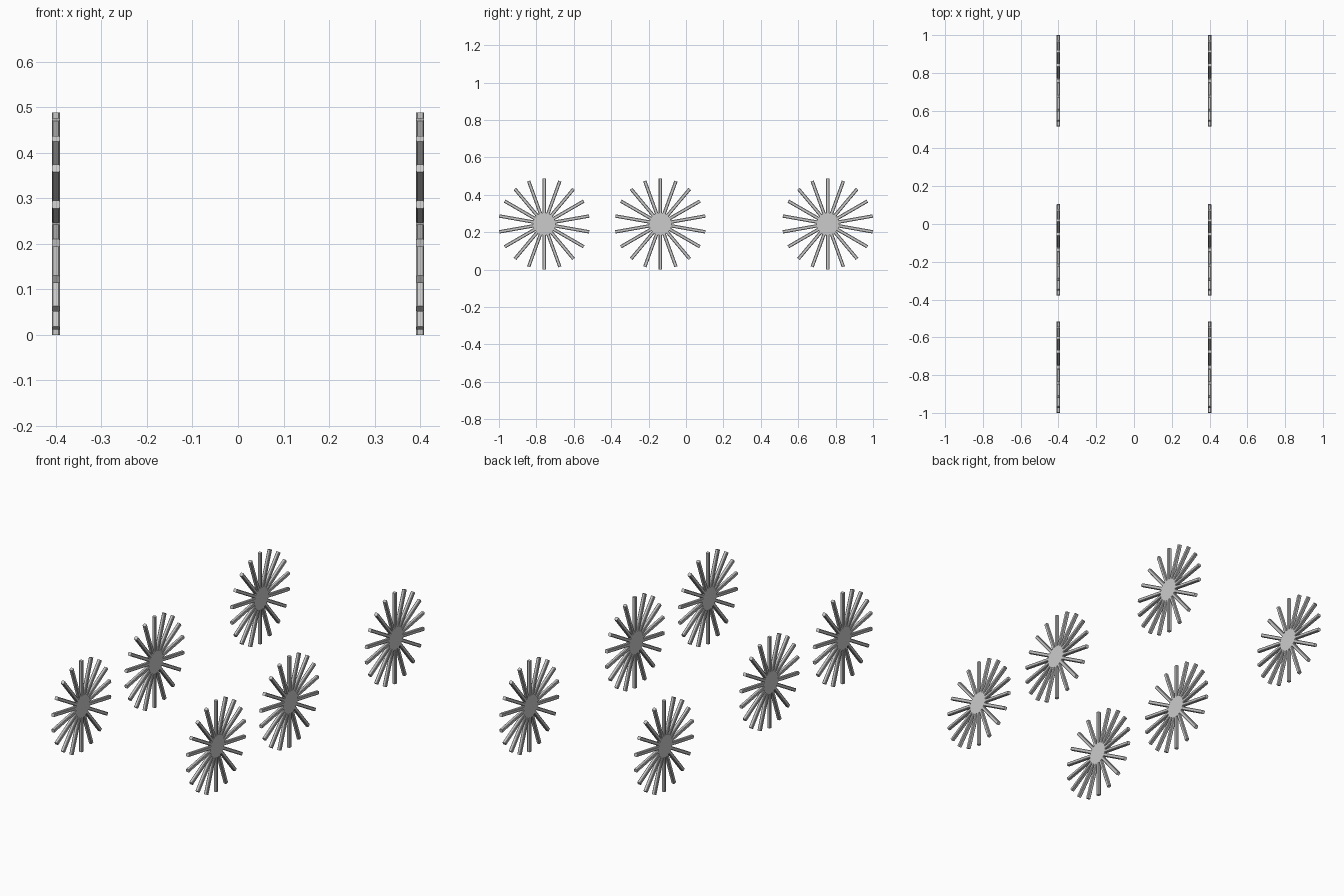
import bpy, bmesh, math
from mathutils import Matrix

if "Cube" in bpy.data.objects:
    bpy.data.objects.remove(bpy.data.objects["Cube"])

R = 0.244      # spoke length from the wheel centre
W = 0.018      # spoke width and thickness
HUB = 0.06


def wheel_mesh():
    bm = bmesh.new()
    # 18 radial spokes with chamfered long edges
    for i in range(18):
        part = bmesh.ops.create_cube(bm, size=1, matrix=Matrix.Rotation(math.radians(20 * i), 4, 'X')
                                     @ Matrix.Translation((0, 0, R / 2 + 0.015))
                                     @ Matrix.Diagonal((W, W, R - 0.03, 1)))
        vs = set(part['verts'])
        edges = [e for e in bm.edges if e.verts[0] in vs and e.calc_length() > W * 2]
        bmesh.ops.bevel(bm, geom=edges, offset=0.003, segments=1, affect='EDGES')
    # flat hub disc
    bmesh.ops.create_cone(bm, cap_ends=True, segments=36, radius1=HUB, radius2=HUB, depth=W,
                          matrix=Matrix.Rotation(math.pi / 2, 4, 'Y'))
    me = bpy.data.meshes.new("spoked_wheel")
    bm.to_mesh(me)
    bm.free()
    return me


# Three axles, one wheel on each side
mesh = wheel_mesh()
for name, y in (("front", -0.758), ("middle", -0.137), ("rear", 0.758)):
    for side, x in (("left", -0.4), ("right", 0.4)):
        ob = bpy.data.objects.new(f"{name}_{side}_wheel", mesh)
        ob.location = (x, y, R)
        bpy.context.collection.objects.link(ob)
